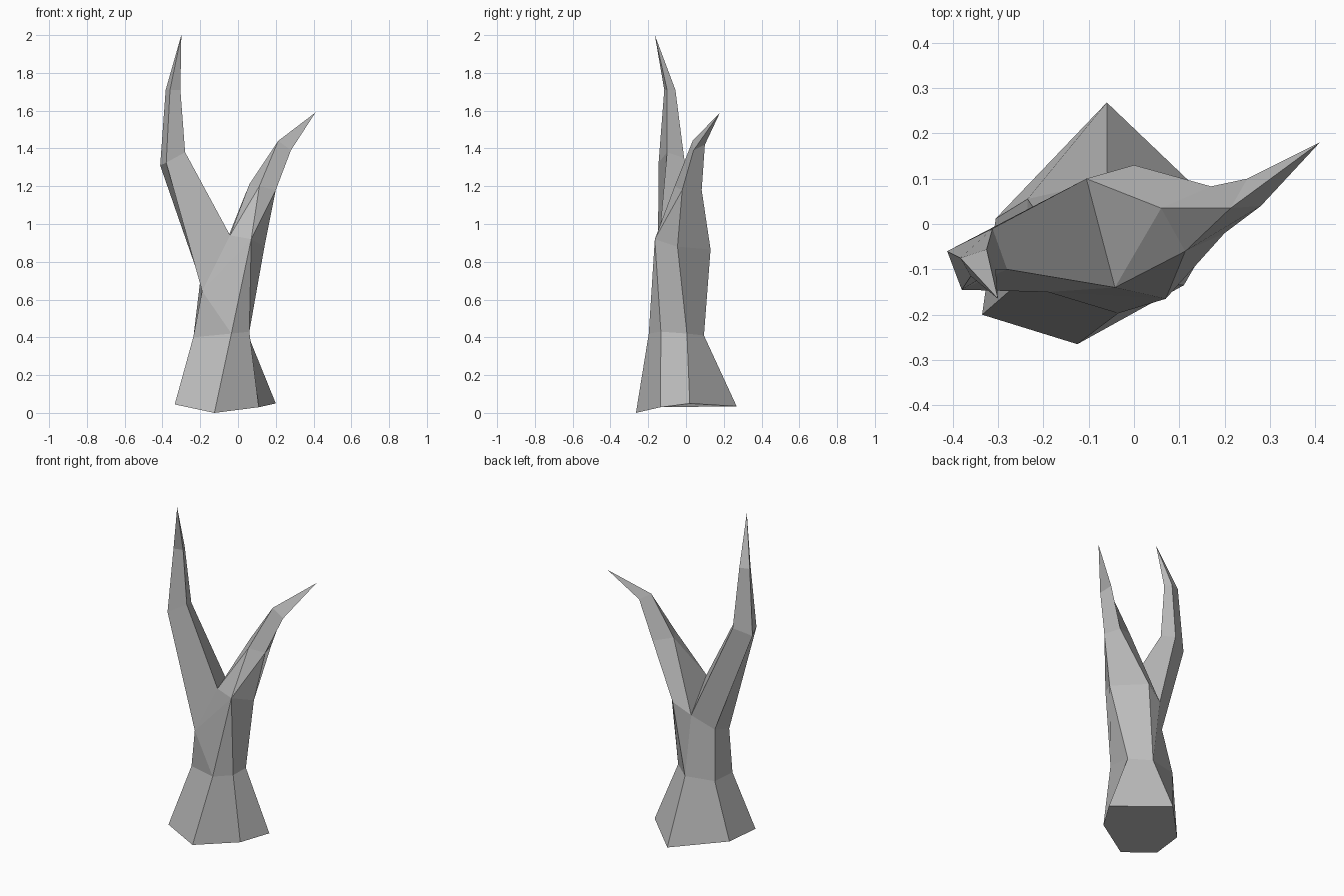
import bpy
import bmesh

cube = bpy.data.objects.get("Cube")
if cube:
    bpy.data.objects.remove(cube, do_unlink=True)

bark = bpy.data.materials.new("grey_bark")
bark.use_nodes = True
colour = (0.5, 0.5, 0.5, 1)
bark.diffuse_color = colour
bark.node_tree.nodes["Principled BSDF"].inputs["Base Color"].default_value = colour

bm = bmesh.new()


def ring(*points):
    return [bm.verts.new(p) for p in points]


def face(*corners):
    """Make a face, dropping repeated corners."""
    unique = list(dict.fromkeys(corners))
    if len(unique) > 2:
        bm.faces.new(unique)


def loft(low, high):
    """Bridge two closed rings; a repeated vertex merges an edge into a point."""
    count = len(low)
    for i in range(count):
        j = (i + 1) % count
        face(low[i], low[j], high[j], high[i])


def spike(base, tip):
    loft(base, [bm.verts.new(tip)] * len(base))


# Flared root ring and narrow waist ring, counter-clockwise from the front right corner
root = ring((-.335, -.2, .045), (-.125, -.265, 0), (.11, -.135, .03),
            (.2, .02, .05), (-.06, .268, .035), (-.305, .012, .04))
waist = ring((-.237, -.115, .4), (-.035, -.197, .42), (.06, -.133, .43),
             (.05, .005, .42), (-.06, .095, .41), (-.235, .055, .41))
face(*reversed(root))
loft(root, waist)

# Fork: outer shoulders of both branches and the saddle between them
left_front, left_back = ring((-.19, -.15, .645), (-.2, .005, .7))
right_front, right_side, right_back = ring((.07, -.165, .92), (.14, -.045, .88), (0, .13, .865))
saddle_front, saddle_back = ring((-.042, -.14, .94), (-.105, .1, .8))

a, b, c, d, e, f = waist
loft([a, b, b, c, d, e, e, f],
     [left_front, left_front, right_front, right_front,
      right_side, right_back, saddle_back, left_back])
face(left_front, right_front, saddle_front)

# Tall branch
elbow = ring((-.38, -.145, 1.325), (-.28, -.1, 1.38), (-.312, -.01, 1.35), (-.412, -.06, 1.31))
wrist = ring((-.36, -.115, 1.71), (-.305, -.1, 1.71), (-.325, -.056, 1.71), (-.383, -.075, 1.71))
loft([left_front, saddle_front, saddle_back, left_back], elbow)
loft(elbow, wrist)
spike(wrist, (-.3, -.165, 2))

# Short branch
inner, front, outer, back = ring((.06, .035, 1.21), (.113, -.06, 1.2), (.2, -.02, 1.18), (.17, .083, 1.18))
loft([saddle_front, saddle_front, right_front, right_front, right_side, right_back, saddle_back],
     [inner, front, front, outer, outer, back, inner])
top, under, rear = ring((.213, .035, 1.44), (.28, .04, 1.39), (.25, .1, 1.42))
loft([inner, front, outer, back], [top, top, under, rear])
spike([top, under, rear], (.41, .18, 1.59))

bmesh.ops.recalc_face_normals(bm, faces=bm.faces[:])
mesh = bpy.data.meshes.new("forked_trunk")
bm.to_mesh(mesh)
bm.free()
mesh.materials.append(bark)
trunk = bpy.data.objects.new("forked_trunk", mesh)
bpy.context.collection.objects.link(trunk)
